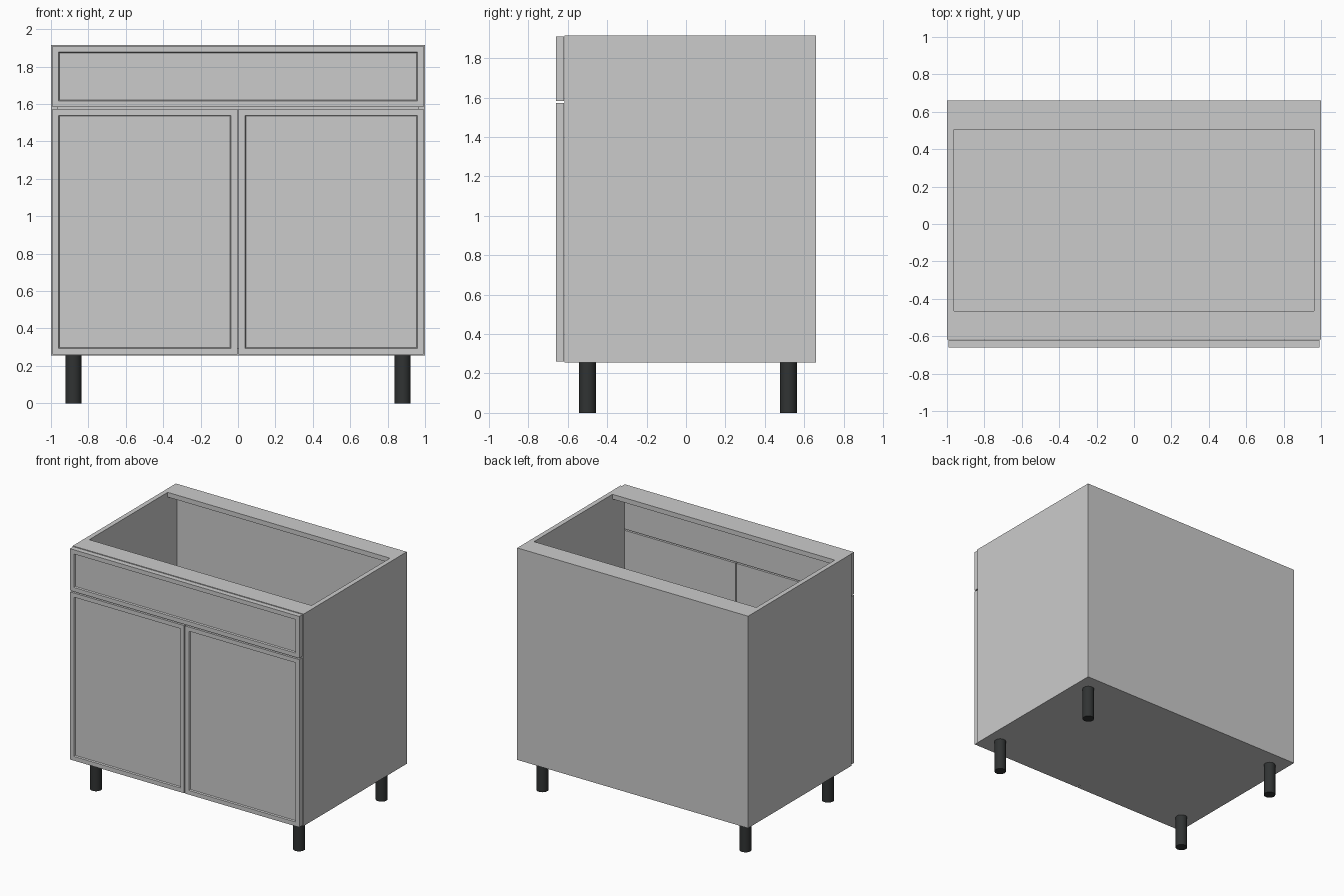
import bpy, bmesh

if "Cube" in bpy.data.objects:
    bpy.data.objects.remove(bpy.data.objects["Cube"])

T = 0.037                      # board thickness
BOTTOM, TOP = 0.255, 1.915     # carcass heights
FRONT, BACK = -0.617, 0.66     # carcass depth


def finish(name, bm):
    mesh = bpy.data.meshes.new(name)
    bm.to_mesh(mesh)
    bm.free()
    obj = bpy.data.objects.new(name, mesh)
    bpy.context.collection.objects.link(obj)
    return obj


def box_mesh(x, y, z):
    bm = bmesh.new()
    bmesh.ops.create_cube(bm, size=1)
    for v in bm.verts:
        for i, (lo, hi) in enumerate((x, y, z)):
            v.co[i] = hi if v.co[i] > 0 else lo
    return bm


def board(name, x, y, z):
    return finish(name, box_mesh(x, y, z))


def shaker_front(name, x, z):
    """Front slab with a narrow frame and a recessed panel."""
    bm = box_mesh(x, (-0.66, -0.62), z)
    bm.normal_update()
    face = min(bm.faces, key=lambda f: f.calc_center_median().y)
    bmesh.ops.inset_region(bm, faces=[face], thickness=0.047)
    bmesh.ops.inset_region(bm, faces=[face], thickness=0.007)
    for v in face.verts:
        v.co.y += 0.01
    return finish(name, bm)


# Carcass boards
inner = (-1 + T, 1 - T)
board("left_side", (-1, -1 + T), (FRONT, BACK), (BOTTOM, TOP))
board("right_side", (1 - T, 1), (FRONT, BACK), (BOTTOM, TOP))
board("bottom_panel", inner, (FRONT, BACK), (BOTTOM, BOTTOM + T))
board("back_panel", inner, (BACK - T, BACK), (BOTTOM + T, TOP - T))
board("front_top_rail", inner, (FRONT, -0.465), (TOP - T, TOP))
board("back_top_rail", inner, (0.505, BACK), (TOP - T, TOP))

# Drawer front and doors
shaker_front("drawer_front", (-0.993, 0.993), (1.583, 1.911))
shaker_front("left_door", (-0.993, -0.004), (0.26, 1.573))
shaker_front("right_door", (0.004, 0.993), (0.26, 1.573))

# Legs
black = bpy.data.materials.new("black_plastic")
black.diffuse_color = (0.03, 0.033, 0.033, 1)
black.use_nodes = True
black.node_tree.nodes["Principled BSDF"].inputs["Base Color"].default_value = black.diffuse_color
for depth_name, y in (("front", -0.5), ("back", 0.52)):
    for side_name, x in (("left", -0.88), ("right", 0.88)):
        bpy.ops.mesh.primitive_cylinder_add(
            vertices=32, radius=0.043, depth=BOTTOM, location=(x, y, BOTTOM / 2))
        leg = bpy.context.object
        leg.name = f"{depth_name}_{side_name}_leg"
        leg.data.materials.append(black)
        bpy.ops.object.shade_smooth_by_angle()
